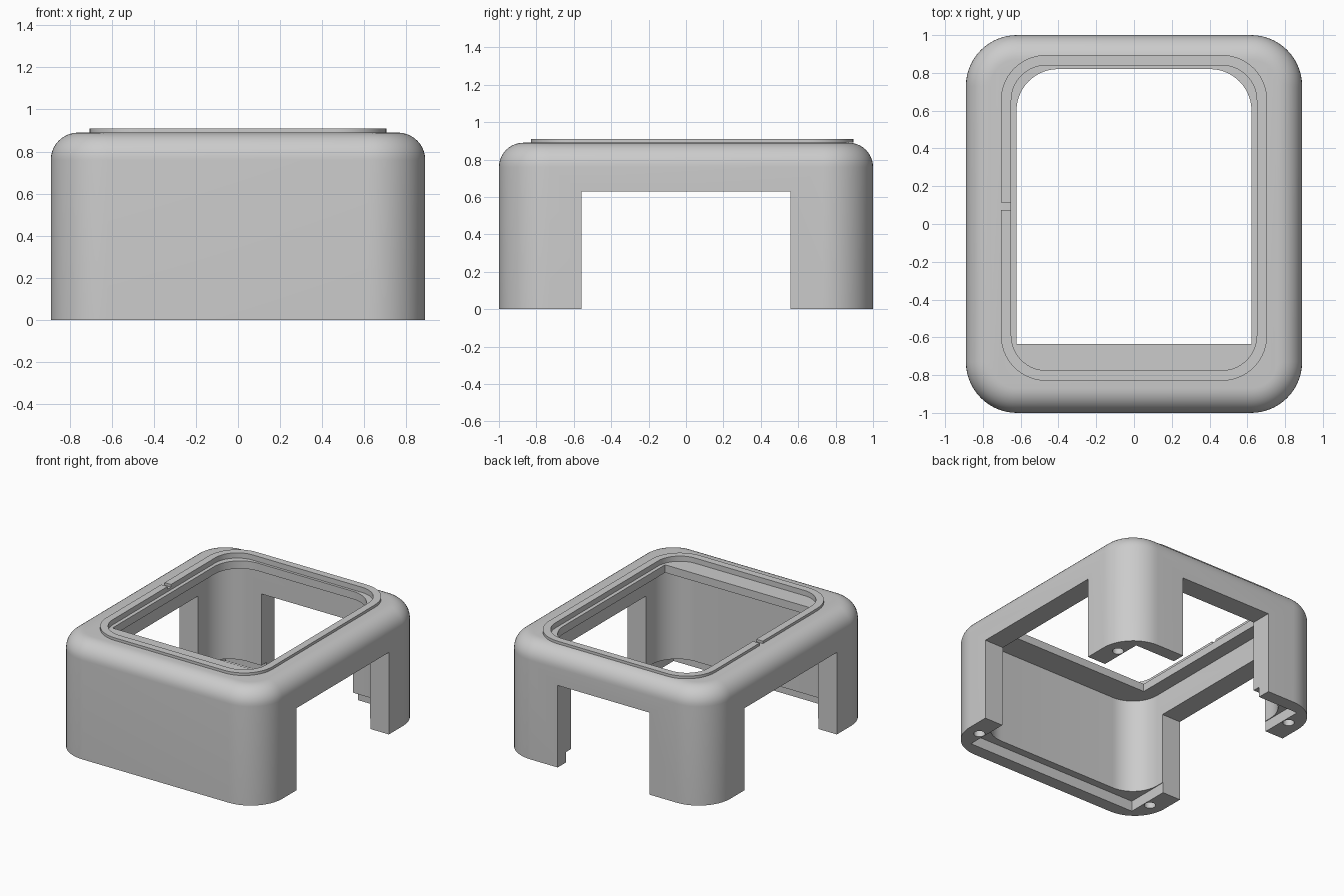
import bpy, bmesh
from math import sin, cos, pi, radians

if "Cube" in bpy.data.objects:
    bpy.data.objects.remove(bpy.data.objects["Cube"])

grey = bpy.data.materials.new("warm_grey_plastic")
grey.use_nodes = True
color = (0.6, 0.6, 0.6, 1)
grey.diffuse_color = color
grey.node_tree.nodes["Principled BSDF"].inputs["Base Color"].default_value = color


def ring(x, y0, y1, z, front_r, back_r, steps=14):
    """Rounded rectangle outline, with separate front and back corner radii."""
    pts = []
    corners = ((1, 1, 0), (-1, 1, 1), (-1, -1, 2), (1, -1, 3))
    for sx, sy, quarter in corners:
        r = back_r if sy > 0 else front_r
        cx, cy = sx * (x - r), (y1 - r if sy > 0 else y0 + r)
        for i in range(steps + 1 if r else 1):
            a = (quarter + i / steps) * pi / 2
            pts.append((cx + r * cos(a), cy + r * sin(a), z))
    return pts


def loft(name, rings):
    """Closed solid through a stack of outlines."""
    bm = bmesh.new()
    loops = [[bm.verts.new(p) for p in pts] for pts in rings]
    bm.faces.new(loops[0][::-1])
    bm.faces.new(loops[-1])
    for a, b in zip(loops, loops[1:]):
        for i in range(len(a)):
            j = (i + 1) % len(a)
            bm.faces.new((a[i], a[j], b[j], b[i]))
    bmesh.ops.recalc_face_normals(bm, faces=bm.faces)
    mesh = bpy.data.meshes.new(name)
    bm.to_mesh(mesh)
    bm.free()
    mesh.materials.append(grey)
    ob = bpy.data.objects.new(name, mesh)
    bpy.context.collection.objects.link(ob)
    return ob


def prism(name, x, y0, y1, z0, z1, front_r=0, back_r=0):
    return loft(name, [ring(x, y0, y1, z, front_r, back_r) for z in (z0, z1)])


def cut(target, cutter):
    mod = target.modifiers.new("cut", "BOOLEAN")
    mod.operation, mod.solver, mod.object = "DIFFERENCE", "EXACT", cutter
    bpy.context.view_layer.objects.active = target
    bpy.ops.object.modifier_apply(modifier=mod.name)
    bpy.data.objects.remove(cutter)


def smooth(ob):
    bpy.ops.object.select_all(action="DESELECT")
    ob.select_set(True)
    bpy.context.view_layer.objects.active = ob
    bpy.ops.object.shade_smooth_by_angle(angle=radians(30))


def recess():
    return prism("recess_cutter", 0.65, -0.775, 0.84, 0.87, 1.2, 0.185, 0.185)


# Outer shell with a rounded top edge
H, R, F = 0.89, 0.27, 0.13
rings = [ring(0.89, -1, 1, 0, R, R)]
for i in range(11):
    a = i / 10 * pi / 2
    d = F * (1 - cos(a))
    rings.append(ring(0.89 - d, d - 1, 1 - d, H - F + F * sin(a), R - d, R - d))
housing = loft("housing", rings)

# Hollow inside, top recess and window
cut(housing, prism("cavity_cutter", 0.73, -0.84, 0.84, -0.1, 0.81, 0.22, 0.22))
cut(housing, recess())
cut(housing, prism("window_cutter", 0.622, -0.635, 0.82, 0.7, 1.2, 0, 0.22))

# Rebate for a base plate, then side and rear openings
cut(housing, prism("rebate_cutter", 0.735, -0.9, 0.9, -0.1, 0.08))
cut(housing, prism("side_cutter", 2, -0.56, 0.56, -0.1, 0.63))
cut(housing, prism("rear_cutter", 0.39, 0.3, 2, -0.1, 0.63))

# Screw holes in the four feet
for sx in (-1, 1):
    for sy in (-1, 1):
        hole = prism("hole_cutter", 0.04, -0.04, 0.04, -0.1, 0.3, 0.0399, 0.0399)
        hole.location = (sx * 0.78, sy * 0.756, 0)
        bpy.context.view_layer.update()
        cut(housing, hole)
smooth(housing)

# Raised lip around the window, with a small gap on one side
lip = prism("raised_lip", 0.705, -0.83, 0.895, H, 0.91, 0.24, 0.24)
cut(lip, recess())
gap = prism("gap_cutter", 0.1, 0.075, 0.115, 0.8, 1)
gap.location.x = -0.68
bpy.context.view_layer.update()
cut(lip, gap)
smooth(lip)
